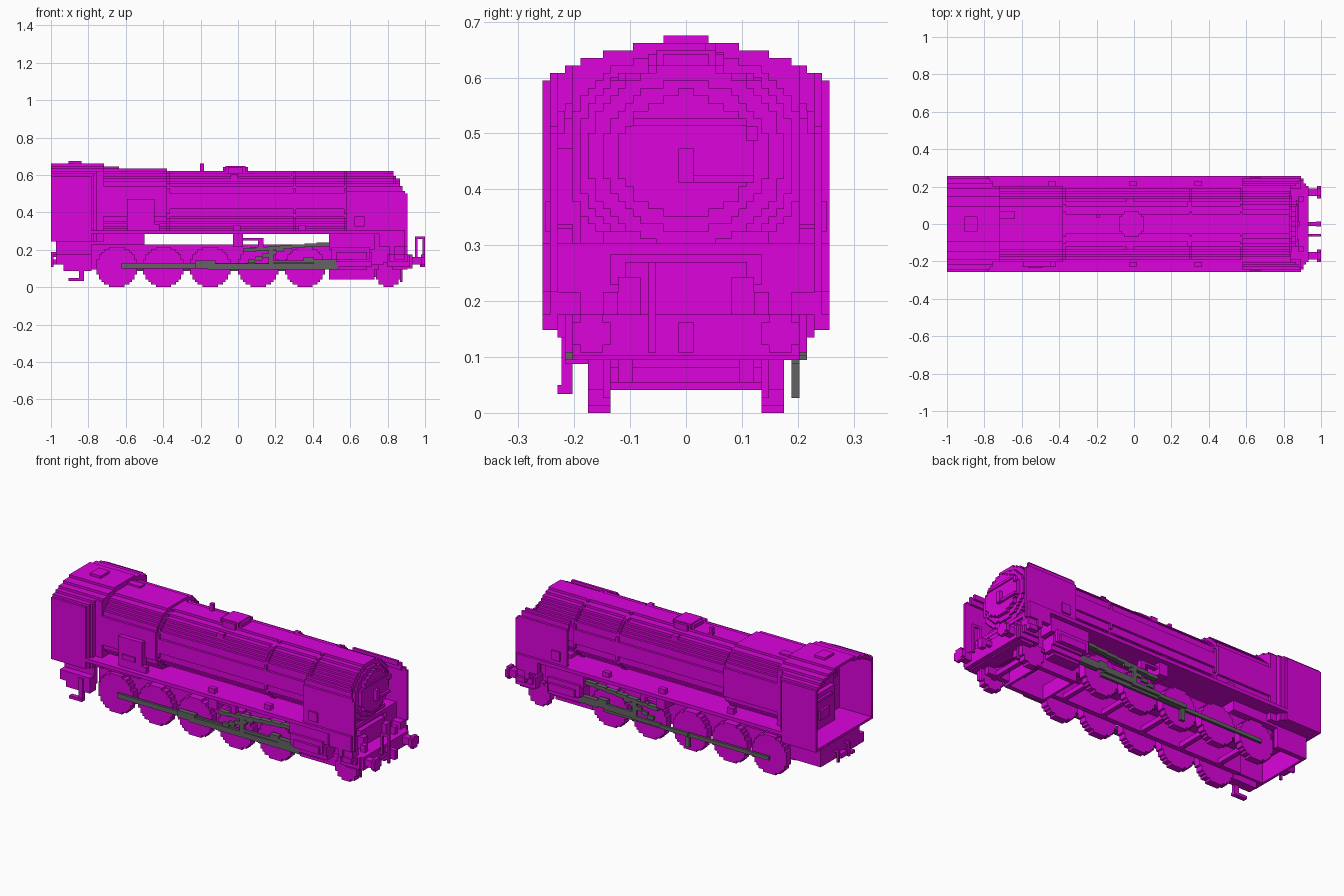
import bpy, bmesh, math

if "Cube" in bpy.data.objects:
    bpy.data.objects.remove(bpy.data.objects["Cube"])

V = 1 / 74  # one block; all sizes below are counted in blocks


def material(name, rgb):
    m = bpy.data.materials.new(name)
    m.use_nodes = True
    m.diffuse_color = (*rgb, 1)
    m.node_tree.nodes["Principled BSDF"].inputs["Base Color"].default_value = (*rgb, 1)
    return m


MAGENTA = material("magenta", (0.72, 0.001, 0.72))
GREY = material("dark grey", (0.125, 0.125, 0.125))


def finish(name, bm, mat):
    bmesh.ops.recalc_face_normals(bm, faces=bm.faces)
    me = bpy.data.meshes.new(name)
    bm.to_mesh(me)
    bm.free()
    me.materials.append(mat)
    ob = bpy.data.objects.new(name, me)
    bpy.context.collection.objects.link(ob)


def boxes(name, items, mat=MAGENTA, mirror=False):
    """Boxes given as (x0, x1, y0, y1, z0, z1), optionally mirrored in y."""
    bm = bmesh.new()
    if mirror:
        items = items + [(a, b, -d, -c, e, f) for a, b, c, d, e, f in items]
    for x0, x1, y0, y1, z0, z1 in items:
        r = bmesh.ops.create_cube(bm, size=1)["verts"]
        for v in r:
            v.co = (V * (x1 if v.co.x > 0 else x0), V * (y1 if v.co.y > 0 else y0),
                    V * (z1 if v.co.z > 0 else z0))
    finish(name, bm, mat)


def outline(rows):
    """Stepped symmetric outline from (z0, z1, half width) rows, bottom to top."""
    side = []
    for z0, z1, w in rows:
        if side and side[-1][0] == w:
            side[-1] = (w, z1)
        else:
            side += [(w, z0), (w, z1)]
    return side + [(-w, z) for w, z in reversed(side)]


def round_rows(zc, r, w, p=2.0):
    """Rows of a blocky ellipse, squarer for larger p."""
    rows = []
    for j in range(-r, r):
        t = abs(j + 0.5) / r
        rows.append((zc + j, zc + j + 1, max(1, round(w * (1 - t ** p) ** (1 / p)))))
    return rows


def extrude(name, pts, axis, a, b, shift=0, mat=MAGENTA):
    """Extrude an outline along x or y."""
    bm = bmesh.new()
    put = (lambda u, z, d: (d * V, (u + shift) * V, z * V)) if axis == "x" else \
          (lambda u, z, d: ((u + shift) * V, d * V, z * V))
    f = bm.faces.new([bm.verts.new(put(u, z, a)) for u, z in pts])
    g = bmesh.ops.extrude_face_region(bm, geom=[f])["geom"]
    off = ((b - a) * V, 0, 0) if axis == "x" else (0, (b - a) * V, 0)
    bmesh.ops.translate(bm, verts=[e for e in g if isinstance(e, bmesh.types.BMVert)], vec=off)
    finish(name, bm, mat)


def stairs(x0, x1, z0, z1, y0, y1, h, n):
    """Sloping bar made of n level steps."""
    s = (x1 - x0) / n
    return [(x0 + i * s, x0 + (i + 1) * s, y0, y1, z0 + (z1 - z0) * i / (n - 1),
             z0 + (z1 - z0) * i / (n - 1) + h) for i in range(n)]


# Boiler, firebox and smokebox
extrude("boiler", outline(round_rows(34, 12, 14, 2.1)), "x", -28, 43)
extrude("firebox", outline(round_rows(34, 13, 15, 2.8)), "x", -55, -28)
extrude("smokebox", outline(round_rows(34, 12, 13)), "x", 43, 61.5)
for i, x in enumerate((-28, 22, 42)):
    extrude(f"boiler_band_{i}", outline(round_rows(34, 12, 14.4, 2.25)), "x", x, x + 1)
extrude("smokebox_ring", outline(round_rows(34, 10, 11)), "x", 61.5, 62.5)
extrude("smokebox_door", outline(round_rows(34, 8, 9)), "x", 62.5, 64)
boxes("door_fittings", [(64, 65.5, -1, 1, 30.5, 35), (64, 64.6, -7, 8, 38, 39),
                        (64, 65, 1, 9, 30.5, 31.5), (64, 65, 8, 9.5, 36, 38),
                        (62, 64, -1, 1, 41, 43)])

# Fittings on top of the boiler
boxes("dome", [(-6, 4, -3, 3, 45, 47.5), (-4, 2, -5, 5, 45, 47.5), (-5, 3, -4, 4, 45, 48)])
boxes("whistle", [(-15, -13.5, 2.5, 4, 45, 49)])
boxes("safety_valves", [(-53, -47, 2, 5, 46, 47.7)])
boxes("top_clips", [(-3, 0, 8, 10, 41, 44.5), (21, 23, 7, 9, 42, 45)], mirror=True)

# Cab: open-backed shell, stepped front wall, floor and backhead
cab = [(18, 44, 19), (44, 45, 18), (45, 46, 16), (46, 47, 14), (47, 48, 11), (48, 49, 7)]
lining = [(18, 43, 18), (43, 44, 17), (44, 45, 15), (45, 46, 13), (46, 47, 10), (47, 48, 6)]
extrude("cab_shell", outline(cab) + outline(lining)[::-1], "x", -74, -58)
for i, (x0, x1, w) in enumerate(((-59, -58, 19), (-58, -57, 18), (-57, -56, 17), (-56, -53, 15))):
    rows = [(a, b, min(w, h)) for a, b, h in cab]
    extrude(f"cab_front_{i}", outline(rows), "x", x0, x1)
boxes("cab_floor", [(-74, -58, -18.5, 18.5, 18, 19)])
boxes("roof_hatch", [(-67, -62, -3, 3, 48.5, 50)])
boxes("backhead", [(-64, -59, -8, 8, 19, 34), (-62, -59, -10, 10, 19, 37),
                   (-65, -64, -3, 3, 23, 27), (-65, -64, -5, 5, 31, 32)])
boxes("cab_window_frames", [(-59.6, -59, 10, 16, 33, 34), (-59.6, -59, 10, 16, 40, 41),
                            (-59.6, -59, 10, 11, 34, 40), (-59.6, -59, 15, 16, 34, 40)], mirror=True)

# Running boards with small lubricator boxes
boxes("running_board", [(-58, 62, -19, 19, 21, 22.5)])
boxes("board_boxes", [(-34, -31, 15, 17, 22.5, 25), (-2, 1, 15, 17, 22.5, 24.5),
                      (24, 27, 15, 17, 22.5, 24.5)], mirror=True)
boxes("side_box", [(-44, -33, -17, -14, 22, 35), (-42, -36, -17.5, -14, 26, 28)])

# Smoke deflectors, bent inward at the top, and the dropped front plates
boxes("deflector", [(43, 64, 17, 18, 22, 38), (64, 66, 17, 18, 22, 38), (66, 67, 17, 18, 16, 37),
                    (43, 65, 16, 17, 37, 40), (43, 64, 15, 16, 39, 41),
                    (46, 50, 18, 18.6, 24, 28)], mirror=True)
boxes("front_drop_plate", [(56, 66, 17, 19, 16, 22.5), (62, 66, 14, 18, 13, 16),
                           (60, 62, 10, 19, 13, 22)], mirror=True)
boxes("smokebox_saddle", [(46, 61, -11, 11, 9, 24), (61, 63, -8, 8, 13, 20)])

# Frame, stretchers and ashpan
boxes("side_frame", [(-58, 62, 8, 10, 7, 17), (-72, -58, 11, 13, 9, 18),
                     (36, 54, 8, 10, 3, 8)], mirror=True)
boxes("frame_deck", [(-58, 60, -10, 10, 16, 17)])
boxes("rear_wall", [(-72, -71, -13, 13, 9, 18)])
boxes("ashpan", [(-58, -37, -13, 13, 17, 21.5)])
boxes("motion_bracket", [(-2, 2, 10, 17, 16, 21), (2, 10, 14, 16, 18.5, 19.5),
                         (8, 10, 14, 16, 16, 19), (36, 38, 10, 17, 15, 21)], mirror=True)
boxes("front_cross_plate", [(53, 54, -8, 8, 3, 9), (36, 37, -8, 8, 3, 9)])

# Wheels and axles
for s, side in ((-1, "right"), (1, "left")):
    a, b = sorted((10 * s, 13 * s))
    for i, x in enumerate((-48, -29.5, -11, 8, 26.5)):
        extrude(f"driving_wheel_{side}_{i}", outline(round_rows(8, 8, 8)), "y", a, b, x)
    extrude(f"leading_wheel_{side}", outline(round_rows(5, 5, 5)), "y", a, b, 59.5)
boxes("axles", [(x - 1, x + 1, -10, 10, 7, 9) for x in (-48, -29.5, -11, 8, 26.5)]
      + [(58.5, 60.5, -10, 10, 4, 6)])
boxes("leading_truck", [(54, 64, 7, 9, 4, 9), (64, 65, 10, 11, 2, 9)], mirror=True)

# Cylinders and valve chests
for s, side in ((-1, "right"), (1, "left")):
    rows = [(7, 8, 1), (8, 10, 2), (10, 11, 3), (11, 14, 5), (14, 16, 4), (16, 20, 3)]
    extrude(f"cylinder_{side}", outline(rows), "x", 39, 51, 14 * s)
    extrude(f"cylinder_cover_{side}", outline([(8, 10, 2), (10, 14, 3)]), "x", 51, 53, 14 * s)
boxes("valve_chest", [(36, 54, 10, 17, 15, 21), (37, 52, 15, 18, 11, 16), (38, 51, 10, 14, 7, 15)],
      mirror=True)

# Grey rods and valve gear
boxes("valve_gear", stairs(2, 36, 14, 16.2, 14, 16, 1.5, 7) + stairs(4, 18, 9.5, 14, 15, 16, 1.6, 5)
      + [(14, 36, 15, 16, 9.5, 10.6), (12, 14, 15, 16, 9, 16),
         (26, 30, 14, 16, 10, 12), (30, 40, 14, 16, 8, 11)], GREY, True)
boxes("right_rods", [(-46, 28, -15, -14, 7.5, 9.5), (-12, 40, -16, -15, 7, 9.3),
                     (-17, -9, -16, -14, 7.5, 10.5)], GREY)
boxes("left_rods", [(-49, 28, 14, 15, 6.5, 8)] + stairs(-12, 40, 7, 8.5, 15, 16, 1.6, 4)
      + [(-12, -10, 14, 15, 2, 8)], GREY)

# Front beam, buffers, hook and brake pipe
boxes("buffer_beam", [(61, 67, -15, 15, 7, 13), (59, 68, -16, 16, 8, 13), (60, 67, -17, 17, 10, 13),
                      (62, 66, -19, 19, 11, 13), (67, 69, -15, 15, 7.5, 13)])
for s, side in ((-1, "right"), (1, "left")):
    extrude(f"buffer_shank_{side}", outline([(9, 12, 1.5)]), "x", 69, 72.5, 12.5 * s)
    extrude(f"buffer_head_{side}", outline([(8, 9, 1.5), (9, 12, 2.5), (12, 13, 1.5)]),
            "x", 72.5, 74, 12.5 * s)
boxes("coupling_hook", [(69, 73, -0.7, 0.7, 10, 12), (72, 74, -1, 1, 8, 12)])
boxes("brake_pipe", [(67, 71, -5, -4, 11, 12), (70, 71, -5, -4, 11, 20),
                     (70, 74, -5, -4, 19, 20), (73, 74, -5, -4, 8, 19)])
boxes("front_lamps", [(65, 67, 9, 11, 13, 16), (62, 65, 6, 9, 13, 18)], mirror=True)

# Rear drawgear, pipes and cab step
boxes("rear_drawgear", [(-74, -72, -2, 2, 9, 11), (-74, -73, -4, -3, 8, 14),
                        (-74, -72, -4, -3, 13, 14), (-74, -73, 3, 4, 8, 13), (-74, -72, 3, 4, 12, 13)])
boxes("cab_step", [(-67, -61, -17, -15, 2.5, 3.7), (-63, -61, -16.5, -15, 3.7, 12),
                   (-69, -58, -16, -12, 6.5, 9), (-72, -58, -16, -13, 9, 13)])
